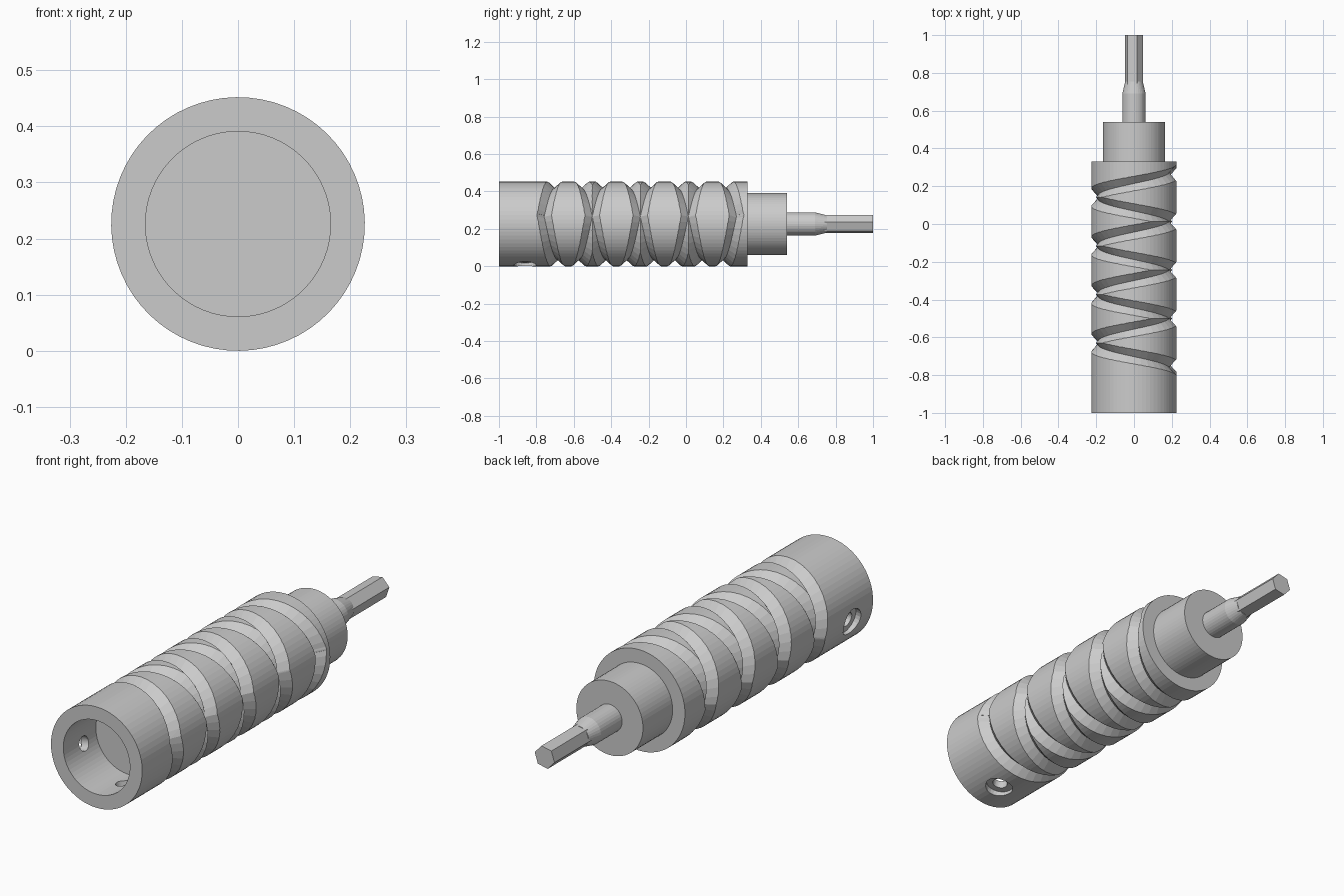
import bpy, bmesh
from math import pi, sin, cos, radians

if "Cube" in bpy.data.objects:
    bpy.data.objects.remove(bpy.data.objects["Cube"])

R, CZ, PHASE = 0.226, 0.226, radians(12)   # body radius, axis height, roll about the axis
PITCH, TURNS, Y_TOP = 0.257, 4, 0.27       # crossing helical grooves


def polar(r, a, y):
    return (r * cos(a), y, CZ + r * sin(a))


def make(name, bm):
    bmesh.ops.remove_doubles(bm, verts=bm.verts, dist=1e-6)
    bmesh.ops.recalc_face_normals(bm, faces=bm.faces)
    me = bpy.data.meshes.new(name)
    bm.to_mesh(me)
    bm.free()
    ob = bpy.data.objects.new(name, me)
    bpy.context.collection.objects.link(ob)
    return ob


def skin(name, rings):
    """Join closed rings of points and cap both ends."""
    bm = bmesh.new()
    vs = [[bm.verts.new(p) for p in ring] for ring in rings]
    n = len(rings[0])
    for a, b in zip(vs, vs[1:]):
        for i in range(n):
            j = (i + 1) % n
            bm.faces.new((a[i], a[j], b[j], b[i]))
    bm.faces.new(vs[0])
    bm.faces.new(vs[-1])
    return make(name, bm)


def lathe(name, profile, n):
    return skin(name, [[polar(r, PHASE + 2 * pi * i / n, y) for i in range(n)]
                       for r, y in profile])


def groove_cutter(direction):
    """V section swept along a helix around the body."""
    depth, half, over = 0.035, 0.038, 0.02
    top = half * (depth + over) / depth
    steps, extra = 36 * TURNS, radians(2)
    rings = []
    for i in range(steps + 1):
        t = -extra + (2 * pi * TURNS + 2 * extra) * i / steps
        a, y = PHASE + direction * t, Y_TOP - PITCH * t / (2 * pi)
        rings.append([polar(R - depth, a, y), polar(R + over, a, y + top),
                      polar(R + over, a, y - top)])
    return skin("groove_cutter", rings)


def hole_cutter(angle, radius, r0, r1, y=-0.86, n=24):
    """Radial cylinder through the sleeve wall."""
    rings = []
    for r in (r0, r1):
        ring = []
        for i in range(n):
            t = 2 * pi * i / n
            u = radius * cos(t)
            ring.append((r * cos(angle) - u * sin(angle), y + radius * sin(t),
                         CZ + r * sin(angle) + u * cos(angle)))
        rings.append(ring)
    return skin("hole_cutter", rings)


def cut(ob, cutter):
    m = ob.modifiers.new("cut", 'BOOLEAN')
    m.operation, m.solver, m.object = 'DIFFERENCE', 'EXACT', cutter
    bpy.context.view_layer.update()
    me = bpy.data.meshes.new_from_object(
        ob.evaluated_get(bpy.context.evaluated_depsgraph_get()))
    ob.modifiers.clear()
    ob.data = me
    bpy.data.objects.remove(cutter)


# main sleeve with front bore and stepped rear collar
body = lathe("grooved_sleeve", [(0.165, -0.77), (0.165, -1), (R, -1), (R, 0.33),
                                (0.165, 0.33), (0.165, 0.54)], 64)

# crossing helical grooves
for d in (1, -1):
    cut(body, groove_cutter(d))

# counterbored screw holes on the left and underneath
for a in (pi, 1.5 * pi):
    cut(body, hole_cutter(a + PHASE, 0.06, 0.2, 0.26))
    cut(body, hole_cutter(a + PHASE, 0.032, 0.13, 0.25))

# round shank with tapered end
lathe("round_shank", [(0.062, 0.53), (0.062, 0.69), (0.046, 0.755)], 32)

# hexagonal drive bit
lathe("hex_bit", [(0.05, 0.68), (0.05, 1.0)], 6)
